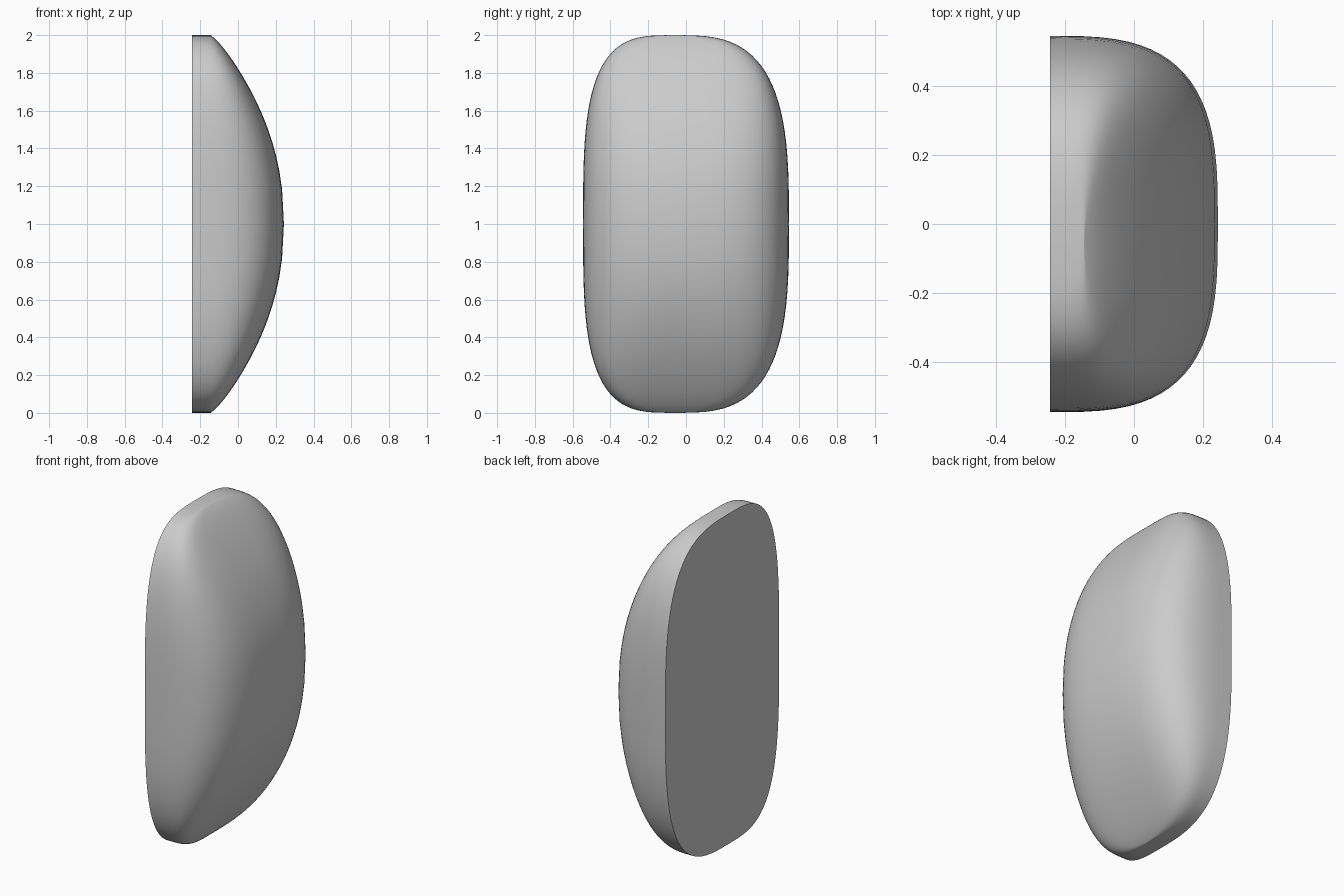
import bpy, bmesh
from math import sin, cos, pi

cube = bpy.data.objects.get("Cube")
if cube:
    bpy.data.objects.remove(cube, do_unlink=True)

# Plain grey material
grey = bpy.data.materials.new("plain_grey")
grey.use_nodes = True
colour = (0.6, 0.6, 0.6, 1)
grey.diffuse_color = colour
grey.node_tree.nodes["Principled BSDF"].inputs["Base Color"].default_value = colour

BACK_X, CENTRE_Y = -0.243, -0.06
ROWS, STEPS = 48, 40


def power(value, exponent):
    return max(value, 0.0) ** exponent


def half_width(h, size, n):
    """Superelliptic outline: half width at normalised height h."""
    return size * power(1 - h ** n, 1 / n)


def section(bm, t):
    """One horizontal slice: flat at the back, domed towards +x."""
    h = power(cos(abs(t)), 0) * power(abs(sin(t)), 2 / 3.2)
    z = 1 + (h if t > 0 else -h)
    front = CENTRE_Y - half_width(h, 0.485, 3.4)
    back = CENTRE_Y + half_width(h, 0.605, 3.1)
    depth = 0.243 - 0.37 * h ** 2.15 - 0.018 * h ** 30 - BACK_X
    n = 3.1 + 2.2 * h ** 4
    ring = []
    for i in range(STEPS + 1):
        a = pi * i / STEPS
        v = power(abs(cos(a)), 2 / n) * (1 if a < pi / 2 else -1)
        x = BACK_X + depth * power(sin(a), 2 / n)
        y = (front + back) / 2 + v * (back - front) / 2
        ring.append(bm.verts.new((x, y, z)))
    return ring


# Domed shell lofted from slices, closed by the flat back
bm = bmesh.new()
rings = [section(bm, -pi / 2 + pi * j / ROWS) for j in range(ROWS + 1)]
for low, high in zip(rings, rings[1:]):
    for i in range(STEPS + 1):
        k = (i + 1) % (STEPS + 1)
        bm.faces.new((low[i], low[k], high[k], high[i]))
bmesh.ops.remove_doubles(bm, verts=bm.verts, dist=0.0005)
bmesh.ops.dissolve_degenerate(bm, edges=bm.edges, dist=0.0005)
bmesh.ops.recalc_face_normals(bm, faces=bm.faces)
mesh = bpy.data.meshes.new("domed_shell")
bm.to_mesh(mesh)
bm.free()
mesh.materials.append(grey)

shell = bpy.data.objects.new("domed_shell", mesh)
bpy.context.collection.objects.link(shell)
bpy.context.view_layer.objects.active = shell
shell.select_set(True)
bpy.ops.object.shade_smooth_by_angle(angle=pi / 4)
